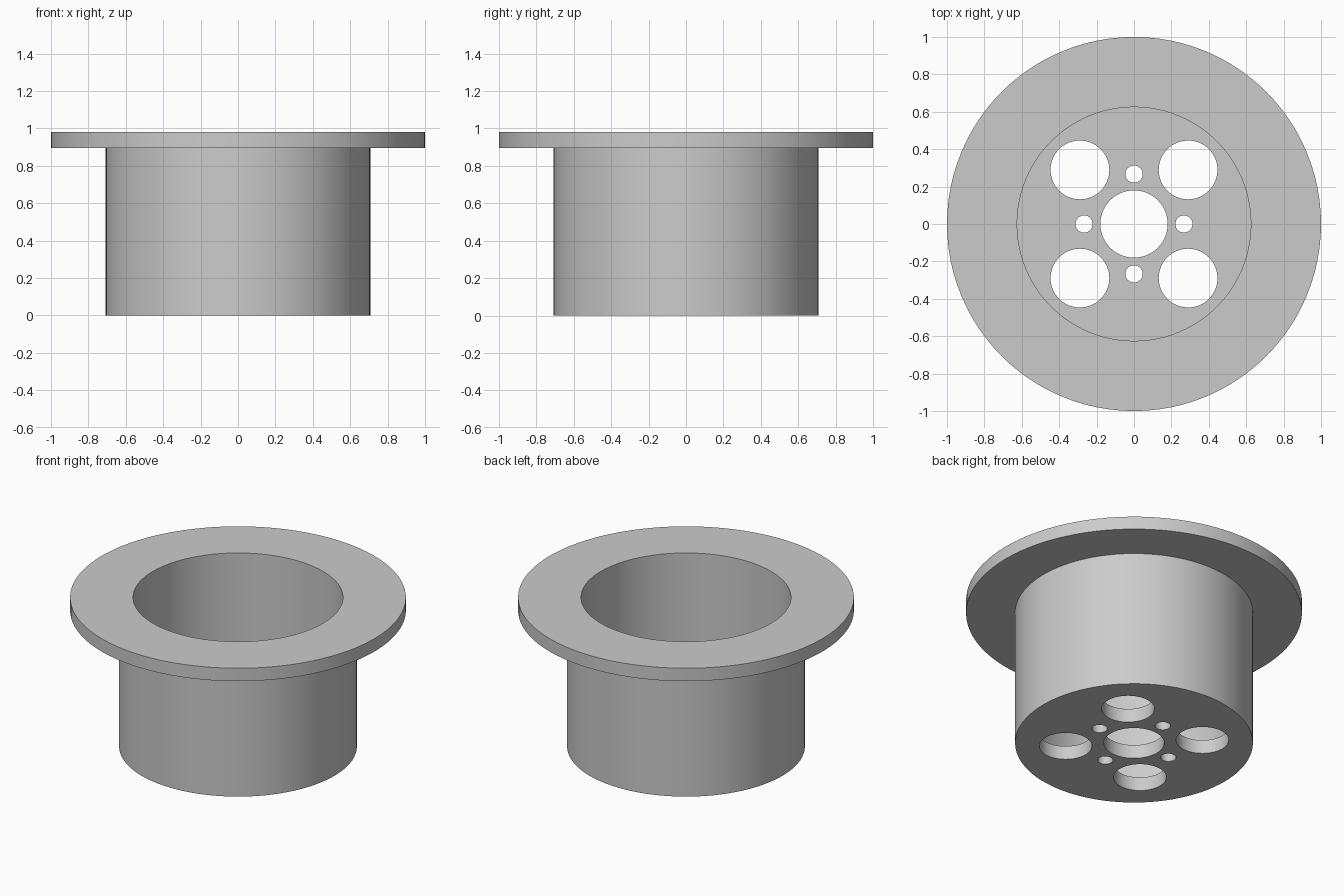
import bpy, bmesh, math
from mathutils import Vector

cube = bpy.data.objects.get("Cube")
if cube:
    bpy.data.objects.remove(cube, do_unlink=True)

SEGMENTS = 96
HEIGHT, FLANGE_BOTTOM, FLOOR = 0.98, 0.895, 0.09
FLANGE_R, OUTER_R, INNER_R = 1.0, 0.708, 0.625

grey = bpy.data.materials.new("plain grey")
grey.use_nodes = True
colour = (0.6, 0.6, 0.6, 1)
grey.diffuse_color = colour
grey.node_tree.nodes["Principled BSDF"].inputs["Base Color"].default_value = colour


def lathe(name, profile):
    """Revolve a radius/height profile around z into a closed solid."""
    bm = bmesh.new()
    verts = [bm.verts.new((r, 0, z)) for r, z in profile]
    edges = [bm.edges.new(pair) for pair in zip(verts, verts[1:])]
    bmesh.ops.spin(bm, geom=verts + edges, cent=(0, 0, 0), axis=(0, 0, 1),
                   angle=math.tau, steps=SEGMENTS, use_duplicate=False)
    bmesh.ops.remove_doubles(bm, verts=bm.verts, dist=0.0001)
    # Close the floor with a single face on each side
    bmesh.ops.holes_fill(bm, edges=[e for e in bm.edges if e.is_boundary], sides=0)
    bmesh.ops.recalc_face_normals(bm, faces=bm.faces)
    mesh = bpy.data.meshes.new(name)
    bm.to_mesh(mesh)
    bm.free()
    obj = bpy.data.objects.new(name, mesh)
    bpy.context.collection.objects.link(obj)
    mesh.materials.append(grey)
    return obj


def ring(radius, start):
    """Four points evenly spaced around the axis."""
    return [Vector((radius * math.cos(a), radius * math.sin(a), FLOOR / 2))
            for a in (start + i * math.pi / 2 for i in range(4))]


# Cup with a flat flange around its rim
cup = lathe("flanged_cup", [
    (OUTER_R, 0), (OUTER_R, FLANGE_BOTTOM), (FLANGE_R, FLANGE_BOTTOM),
    (FLANGE_R, HEIGHT), (INNER_R, HEIGHT), (INNER_R, FLOOR)])

# Floor holes: centre bore, four large holes, four bolt holes
holes = [(Vector((0, 0, FLOOR / 2)), 0.18)]
holes += [(p, 0.157) for p in ring(0.409, math.pi / 4)]
holes += [(p, 0.046) for p in ring(0.267, 0)]

bm = bmesh.new()
for centre, radius in holes:
    made = bmesh.ops.create_cone(bm, cap_ends=True, segments=64, radius1=radius,
                                 radius2=radius, depth=FLOOR * 3)
    bmesh.ops.translate(bm, verts=made["verts"], vec=centre)
cutter_mesh = bpy.data.meshes.new("hole_cutter")
bm.to_mesh(cutter_mesh)
bm.free()
cutter_mesh.materials.append(grey)
cutter = bpy.data.objects.new("hole_cutter", cutter_mesh)
cutter.hide_render = True
bpy.context.collection.objects.link(cutter)

# Cut the holes, then shade the curved walls smooth
bpy.ops.object.select_all(action="DESELECT")
bpy.context.view_layer.objects.active = cup
cup.select_set(True)
cut = cup.modifiers.new("floor holes", "BOOLEAN")
cut.operation = "DIFFERENCE"
cut.solver = "EXACT"
cut.object = cutter
bpy.ops.object.modifier_apply(modifier=cut.name)
bpy.data.objects.remove(cutter, do_unlink=True)
bpy.ops.object.shade_smooth_by_angle(angle=math.radians(30))
